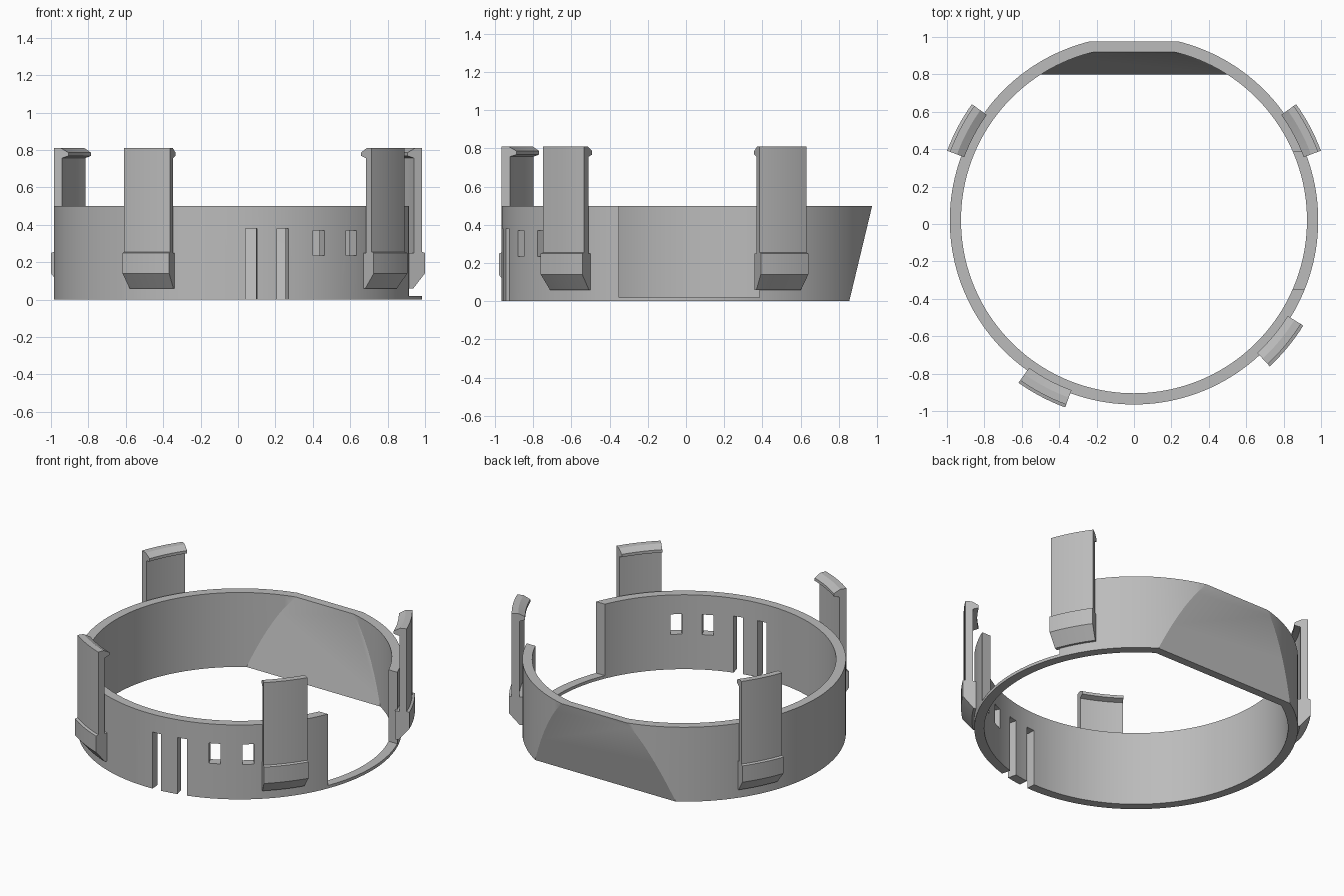
import bpy, bmesh
from math import radians, cos, sin
from mathutils import Matrix, Vector

if "Cube" in bpy.data.objects:
    bpy.data.objects.remove(bpy.data.objects["Cube"], do_unlink=True)

CY = 0.02                      # ring axis offset in y
R_OUT, R_IN, H = 0.985, 0.925, 0.5

grey = bpy.data.materials.new("plain grey")
grey.use_nodes = True
COLOUR = (0.5, 0.5, 0.5, 1)
grey.diffuse_color = COLOUR
grey.node_tree.nodes["Principled BSDF"].inputs["Base Color"].default_value = COLOUR


def make_object(name, bm):
    bmesh.ops.recalc_face_normals(bm, faces=bm.faces)
    mesh = bpy.data.meshes.new(name)
    bm.to_mesh(mesh)
    bm.free()
    mesh.materials.append(grey)
    obj = bpy.data.objects.new(name, mesh)
    bpy.context.collection.objects.link(obj)
    return obj


def activate(obj):
    bpy.ops.object.select_all(action='DESELECT')
    obj.select_set(True)
    bpy.context.view_layer.objects.active = obj


def flattened_disc(name, radius, z0, z1, back_y):
    """Cylinder whose back is sliced off by a sloping plane."""
    bm = bmesh.new()
    bmesh.ops.create_cone(bm, cap_ends=True, segments=160, radius1=radius,
                          radius2=radius, depth=z1 - z0,
                          matrix=Matrix.Translation((0, CY, (z0 + z1) / 2)))
    geom = bm.verts[:] + bm.edges[:] + bm.faces[:]
    cut = bmesh.ops.bisect_plane(bm, geom=geom, plane_co=(0, back_y, 0),
                                 plane_no=Vector((0, H, -0.12)).normalized(),
                                 clear_outer=True)
    edges = [e for e in cut["geom_cut"] if isinstance(e, bmesh.types.BMEdge)]
    bmesh.ops.contextual_create(bm, geom=edges)
    return make_object(name, bm)


def box(name, lo, hi, angle=0):
    """Box given by corners, turned about the ring axis."""
    lo, hi = Vector(lo), Vector(hi)
    bm = bmesh.new()
    bmesh.ops.create_cube(bm, size=1, matrix=Matrix.Translation((lo + hi) / 2)
                          @ Matrix.Diagonal((*(hi - lo), 1)))
    bm.transform(Matrix.Translation((0, CY, 0))
                 @ Matrix.Rotation(radians(angle), 4, 'Z'))
    return make_object(name, bm)


def subtract(target, cutter):
    cutter.hide_render = True
    mod = target.modifiers.new("cut", 'BOOLEAN')
    mod.operation, mod.solver, mod.object = 'DIFFERENCE', 'EXACT', cutter
    activate(target)
    bpy.ops.object.modifier_apply(modifier=mod.name)
    bpy.data.objects.remove(cutter, do_unlink=True)


def smooth(obj):
    activate(obj)
    bpy.ops.object.shade_smooth_by_angle(angle=radians(20))


# Ring body with a sloping flat at the back
ring = flattened_disc("ring_body", R_OUT, 0, H, 0.855)
subtract(ring, flattened_disc("bore", R_IN, -0.1, H + 0.1, 0.80))

# Wide opening on the left, leaving a thin strip at the base
subtract(ring, box("opening", (0.5, -0.37, 0.02), (1.2, 0.365, 0.7)))

# Four slots open at the bottom, then two small windows
for a in (-15.9, -5.9, 4.1, 14.1):
    subtract(ring, box("slot", (0.8, -0.031, -0.1), (1.1, 0.031, 0.38), a - 90))
for a in (26, 38):
    subtract(ring, box("window", (0.8, -0.035, 0.235), (1.1, 0.035, 0.37), a - 90))
smooth(ring)

# Clip section as (radius, height): foot, upright arm, inward hook
CLIP = [(0.975, 0.06), (1.0, 0.06), (1.066, 0.14), (1.066, 0.25), (1.05, 0.255),
        (1.05, 0.81), (1.01, 0.81), (0.968, 0.787), (0.968, 0.768),
        (1.004, 0.757), (1.004, 0.25), (0.975, 0.25)]


def clip(name, centre, span=15.2, steps=8):
    bm = bmesh.new()
    rows = []
    for i in range(steps + 1):
        a = radians(centre + span * (i / steps - 0.5))
        rows.append([bm.verts.new((r * cos(a), CY + r * sin(a), z)) for r, z in CLIP])
    n = len(CLIP)
    for p, q in zip(rows, rows[1:]):
        for k in range(n):
            m = (k + 1) % n
            bm.faces.new((p[k], p[m], q[m], q[k]))
    bm.faces.new(rows[0])
    bm.faces.new(rows[-1])
    smooth(make_object(name, bm))


for name, angle in (("clip_back_left", 28), ("clip_back_right", 152),
                    ("clip_front_right", 242.2), ("clip_front_left", 320.5)):
    clip(name, angle)
